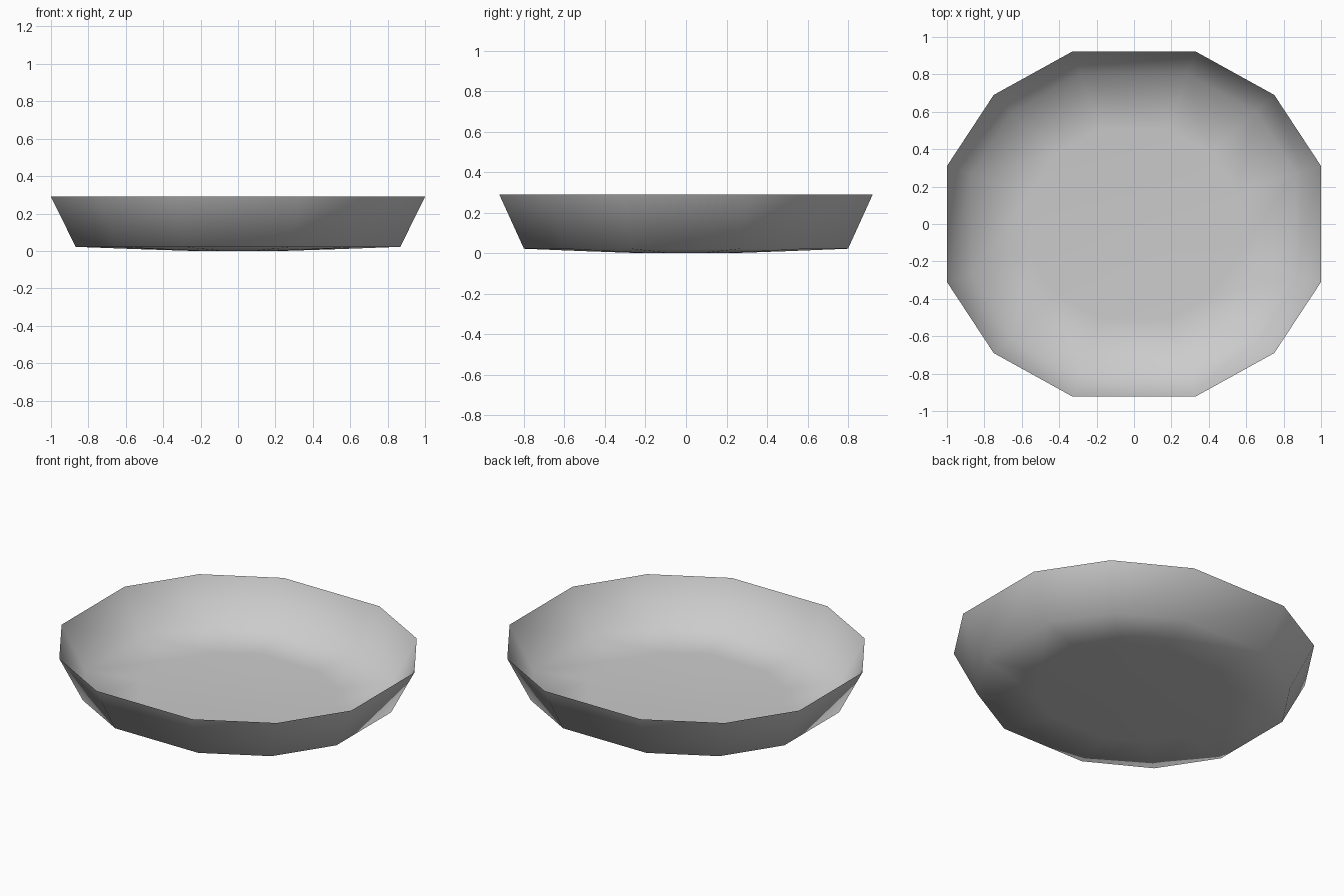
import bpy, bmesh

cube = bpy.data.objects.get("Cube")
if cube:
    bpy.data.objects.remove(cube, do_unlink=True)

# Plain grey material
grey = bpy.data.materials.new("light grey")
grey.use_nodes = True
colour = (0.6, 0.6, 0.6, 1)
grey.diffuse_color = colour
grey.node_tree.nodes["Principled BSDF"].inputs["Base Color"].default_value = colour

# Twelve-sided outline, mirrored from one quarter
quarter = [(1.0, 0.31), (0.75, 0.69), (0.33, 0.922)]
right_half = [(x, -y) for x, y in reversed(quarter)] + quarter
outline = right_half + [(-x, -y) for x, y in right_half]

# Profile from the middle of the base to the rim: (outline scale, height)
profile = [(0.24, 0.0), (0.55, 0.01), (0.868, 0.022), (1.0, 0.29)]

# Open single-walled dish, rings bridged with quads
bm = bmesh.new()
rings = [[bm.verts.new((x * s, y * s, z)) for x, y in outline] for s, z in profile]
bm.faces.new(rings[0])
n = len(outline)
for inner, outer in zip(rings, rings[1:]):
    for i in range(n):
        j = (i + 1) % n
        bm.faces.new((inner[i], outer[i], outer[j], inner[j]))
for face in bm.faces:
    face.smooth = True

mesh = bpy.data.meshes.new("dish")
bm.to_mesh(mesh)
bm.free()
mesh.materials.append(grey)
dish = bpy.data.objects.new("dish", mesh)
bpy.context.collection.objects.link(dish)
